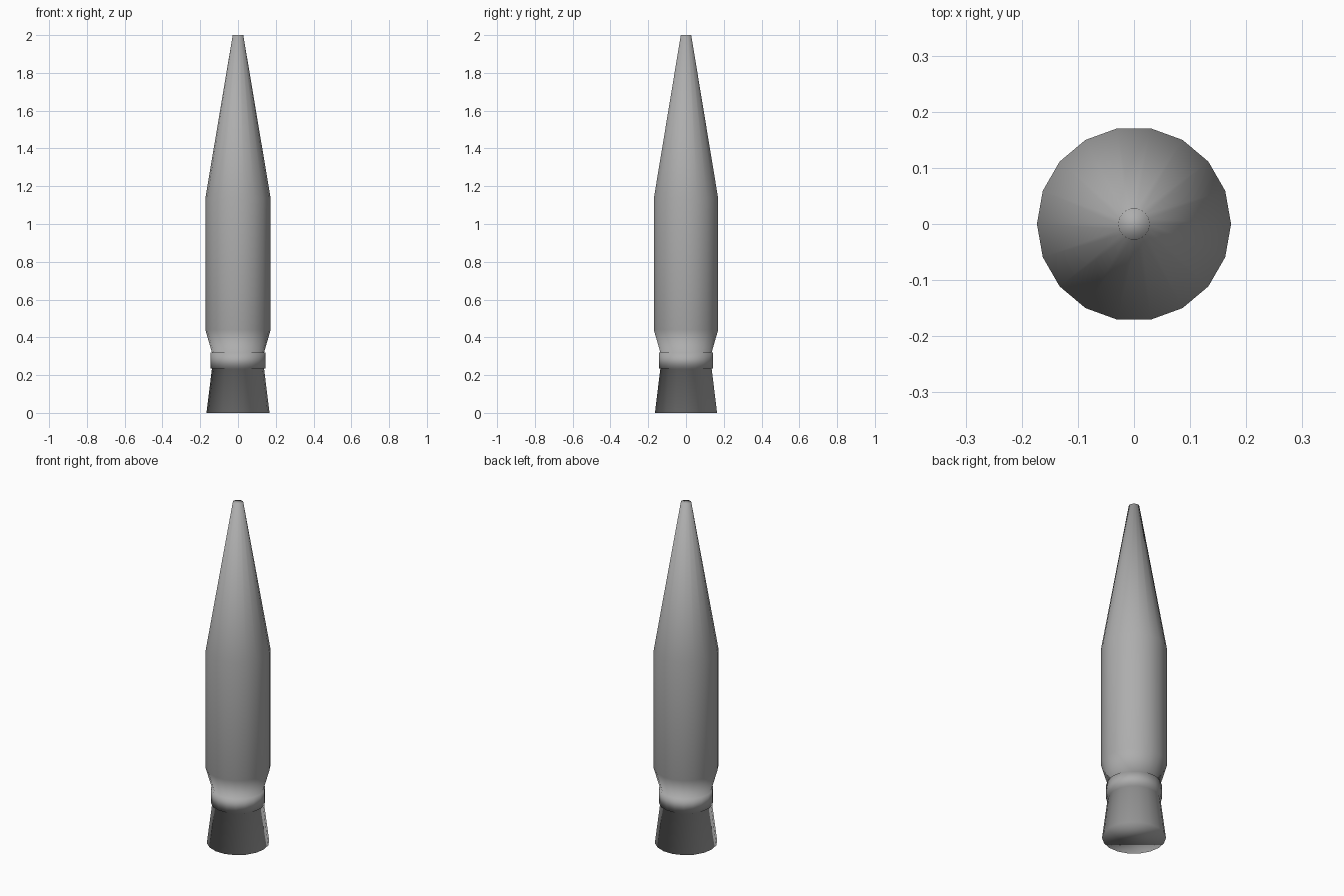
import bpy, bmesh
from math import cos, sin, tau

if "Cube" in bpy.data.objects:
    bpy.data.objects.remove(bpy.data.objects["Cube"])

SIDES = 18


def lathe(name, profile):
    """Spin a (radius, z) profile, bottom to top, into a closed smooth solid."""
    bm = bmesh.new()
    rings = [[bm.verts.new((r * cos(tau * i / SIDES), r * sin(tau * i / SIDES), z))
              for i in range(SIDES)] for r, z in profile]
    for low, high in zip(rings, rings[1:]):
        for i in range(SIDES):
            j = (i + 1) % SIDES
            bm.faces.new((low[i], low[j], high[j], high[i]))
    bm.faces.new(rings[0][::-1])
    bm.faces.new(rings[-1])
    for face in bm.faces:
        face.smooth = True
    mesh = bpy.data.meshes.new(name)
    bm.to_mesh(mesh)
    bm.free()
    obj = bpy.data.objects.new(name, mesh)
    bpy.context.collection.objects.link(obj)
    return obj


# One continuous skin: flared tail, raised collar, straight barrel, long nose
body = lathe("pointed_round", [
    (0.167, 0.0), (0.138, 0.234),      # flared tail
    (0.145, 0.234), (0.145, 0.320),    # collar
    (0.138, 0.320), (0.173, 0.44),     # shoulder
    (0.173, 1.135), (0.028, 2.0),      # barrel and nose
])

# Dark grey metal
metal = bpy.data.materials.new("dark_grey_metal")
metal.diffuse_color = (0.42, 0.42, 0.42, 1.0)
metal.use_nodes = True
metal.node_tree.nodes["Principled BSDF"].inputs["Base Color"].default_value = metal.diffuse_color
body.data.materials.append(metal)
